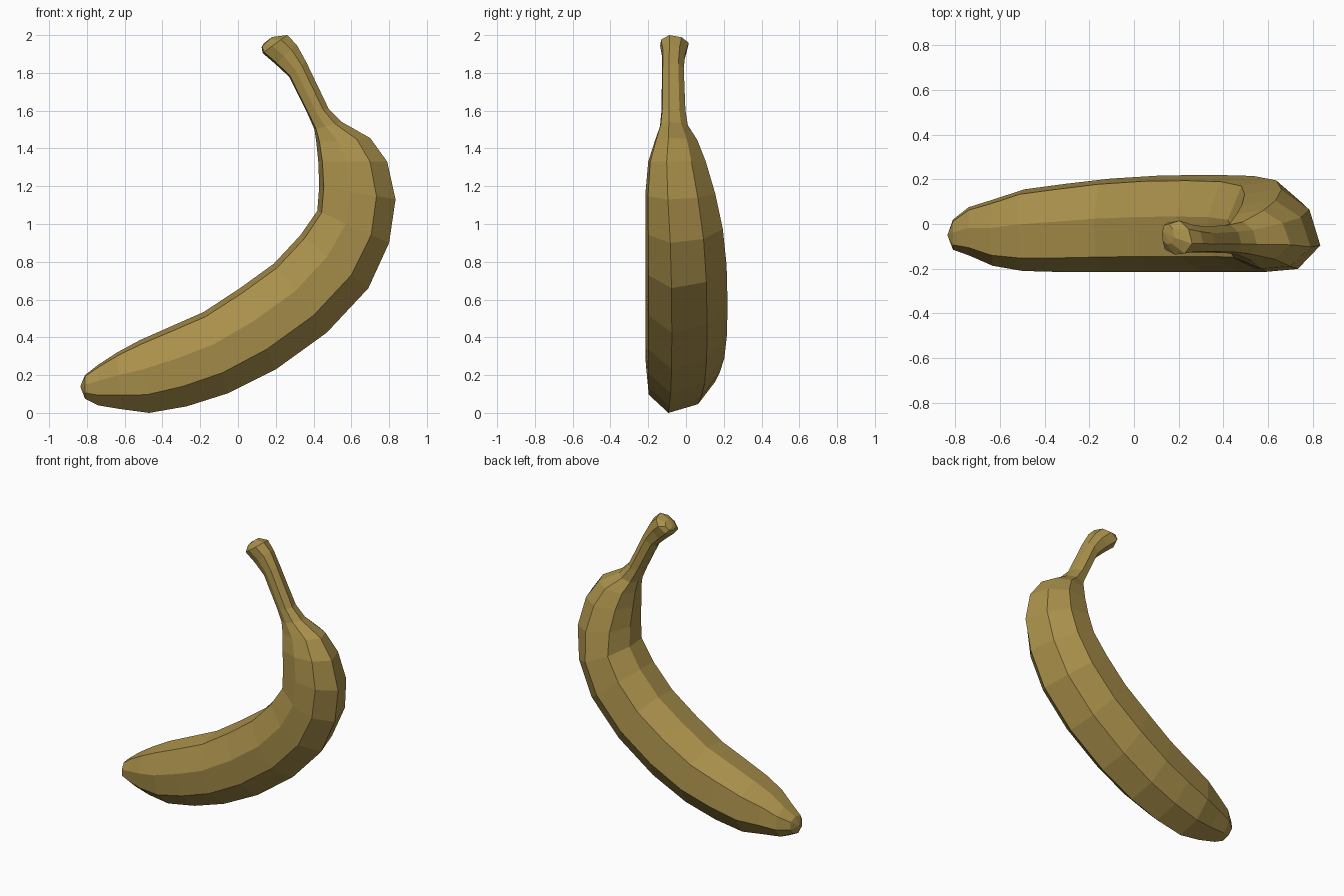
import bpy, bmesh
from mathutils import Vector

# Eight-sided section: (front-to-back fraction, inner-to-outer fraction)
SECTION = [(.32, 1), (.035, .75), (0, .4), (.16, .06), (.57, 0), (.94, .16), (1, .57), (.75, .88)]
SIDES = len(SECTION)

# Rings from tip to stem: outer x, z, inner x, z, y min, y max
RINGS = [
    (-.81, .075, -.81, .20, -.115, .02),
    (-.74, .04, -.74, .255, -.14, .075),
    (-.62, .02, -.64, .32, -.187, .11),
    (-.47, .0, -.52, .385, -.21, .155),
    (-.27, .035, -.35, .46, -.215, .18),
    (-.05, .105, -.18, .535, -.215, .203),
    (.20, .23, .01, .66, -.214, .217),
    (.47, .425, .19, .79, -.214, .22),
    (.69, .66, .33, .94, -.214, .215),
    (.80, .90, .42, 1.07, -.214, .195),
    (.834, 1.13, .43, 1.20, -.214, .155),
    (.79, 1.33, .425, 1.33, -.2, .105),
    (.70, 1.455, .415, 1.43, -.165, .06),
    (.55, 1.54, .405, 1.50, -.138, .01),
    (.48, 1.61, .365, 1.59, -.13, -.003),
    (.36, 1.86, .27, 1.78, -.127, -.012),
    (.31, 1.95, .20, 1.845, -.127, -.003),
    (.26, 2.0, .13, 1.905, -.137, .015),
    (.18, 1.99, .125, 1.935, -.09, .0),
]

bm = bmesh.new()
rings = []
for ox, oz, ix, iz, y0, y1 in RINGS:
    rings.append([bm.verts.new((ix + (ox - ix) * n, y0 + (y1 - y0) * u, iz + (oz - iz) * n))
                  for u, n in SECTION])

# Skin between neighbouring rings
for a, b in zip(rings, rings[1:]):
    for i in range(SIDES):
        j = (i + 1) % SIDES
        bm.faces.new((a[i], a[j], b[j], b[i]))

# Blunt blossom tip and cut stem end
for ring, apex in ((rings[0], (-.835, -.05, .14)), (rings[-1], (.135, -.04, 1.955))):
    tip = bm.verts.new(Vector(apex))
    for i in range(SIDES):
        bm.faces.new((ring[i], ring[(i + 1) % SIDES], tip))
bmesh.ops.recalc_face_normals(bm, faces=bm.faces)

mesh = bpy.data.meshes.new("banana")
bm.to_mesh(mesh)
bm.free()
banana = bpy.data.objects.new("banana", mesh)
bpy.context.collection.objects.link(banana)

# Ripe peel colour
peel = bpy.data.materials.new("peel")
peel.diffuse_color = (.40, .28, .07, 1)
mesh.materials.append(peel)
